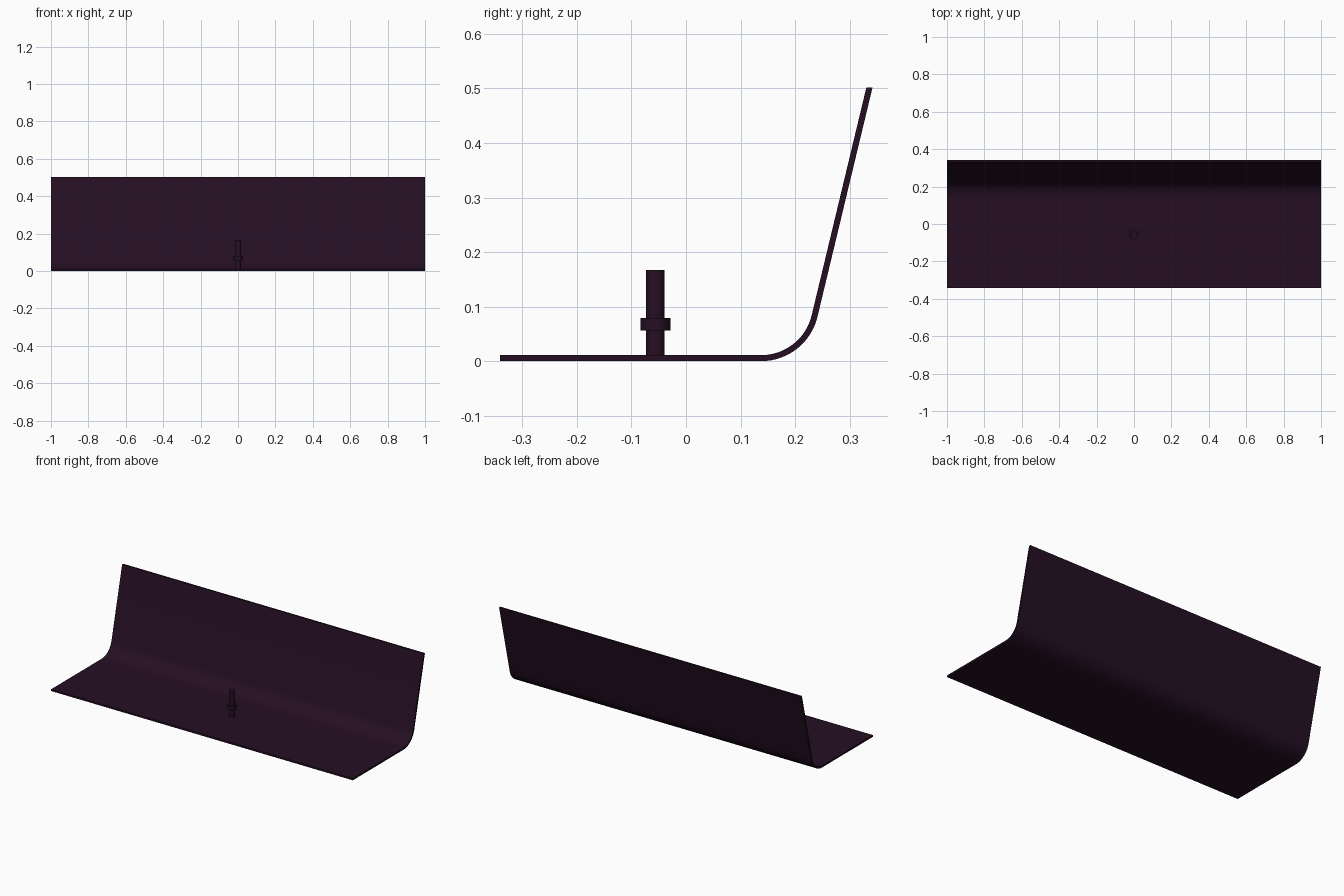
import bpy, bmesh, math

if "Cube" in bpy.data.objects:
    bpy.data.objects.remove(bpy.data.objects["Cube"])

mat = bpy.data.materials.new("dark plum")
mat.diffuse_color = (0.0185, 0.0047, 0.0168, 1)
mat.use_nodes = True
mat.node_tree.nodes["Principled BSDF"].inputs["Base Color"].default_value = mat.diffuse_color

T = 0.011                    # sheet thickness
ANG = math.radians(76.5)     # wall slope
R, Y0 = 0.106, 0.138         # outer bend radius and start
TOP = 0.502


def finish(name, bm):
    bmesh.ops.recalc_face_normals(bm, faces=bm.faces[:])
    me = bpy.data.meshes.new(name)
    bm.to_mesh(me)
    bm.free()
    ob = bpy.data.objects.new(name, me)
    bpy.context.collection.objects.link(ob)
    me.materials.append(mat)
    bpy.ops.object.select_all(action='DESELECT')
    ob.select_set(True)
    bpy.context.view_layer.objects.active = ob
    bpy.ops.object.shade_smooth_by_angle(angle=math.radians(30))
    return ob


def side(radius, n=16):
    """One skin of the sheet: floor edge, bend, wall top."""
    pts = [(-0.341, R - radius)]
    for i in range(n + 1):
        a = ANG * i / n
        pts.append((Y0 + radius * math.sin(a), R - radius * math.cos(a)))
    y, z = pts[-1]
    pts.append((y + (TOP - z) / math.tan(ANG), TOP))
    return pts


# Bent sheet: floor, curved bend and leaning wall
bm = bmesh.new()
rows = []
for x in (-1, 1):
    rows.append([[bm.verts.new((x, y, z)) for y, z in side(r)] for r in (R, R - T)])
(lo, li), (ro, ri) = rows
n = len(lo)
for i in range(n - 1):
    bm.faces.new((lo[i], lo[i + 1], ro[i + 1], ro[i]))
    bm.faces.new((li[i], li[i + 1], ri[i + 1], ri[i]))
    bm.faces.new((lo[i], lo[i + 1], li[i + 1], li[i]))
    bm.faces.new((ro[i], ro[i + 1], ri[i + 1], ri[i]))
for i in (0, n - 1):
    bm.faces.new((lo[i], li[i], ri[i], ro[i]))
finish("bent_sheet", bm)


# Peg and its collar
def cylinder(name, radius, z0, z1):
    bm = bmesh.new()
    bmesh.ops.create_cone(bm, cap_ends=True, segments=32, radius1=radius,
                          radius2=radius, depth=z1 - z0)
    bmesh.ops.translate(bm, verts=bm.verts[:], vec=(0, -0.056, (z0 + z1) / 2))
    finish(name, bm)


cylinder("peg", 0.017, 0.005, 0.167)
cylinder("collar", 0.0275, 0.056, 0.079)
